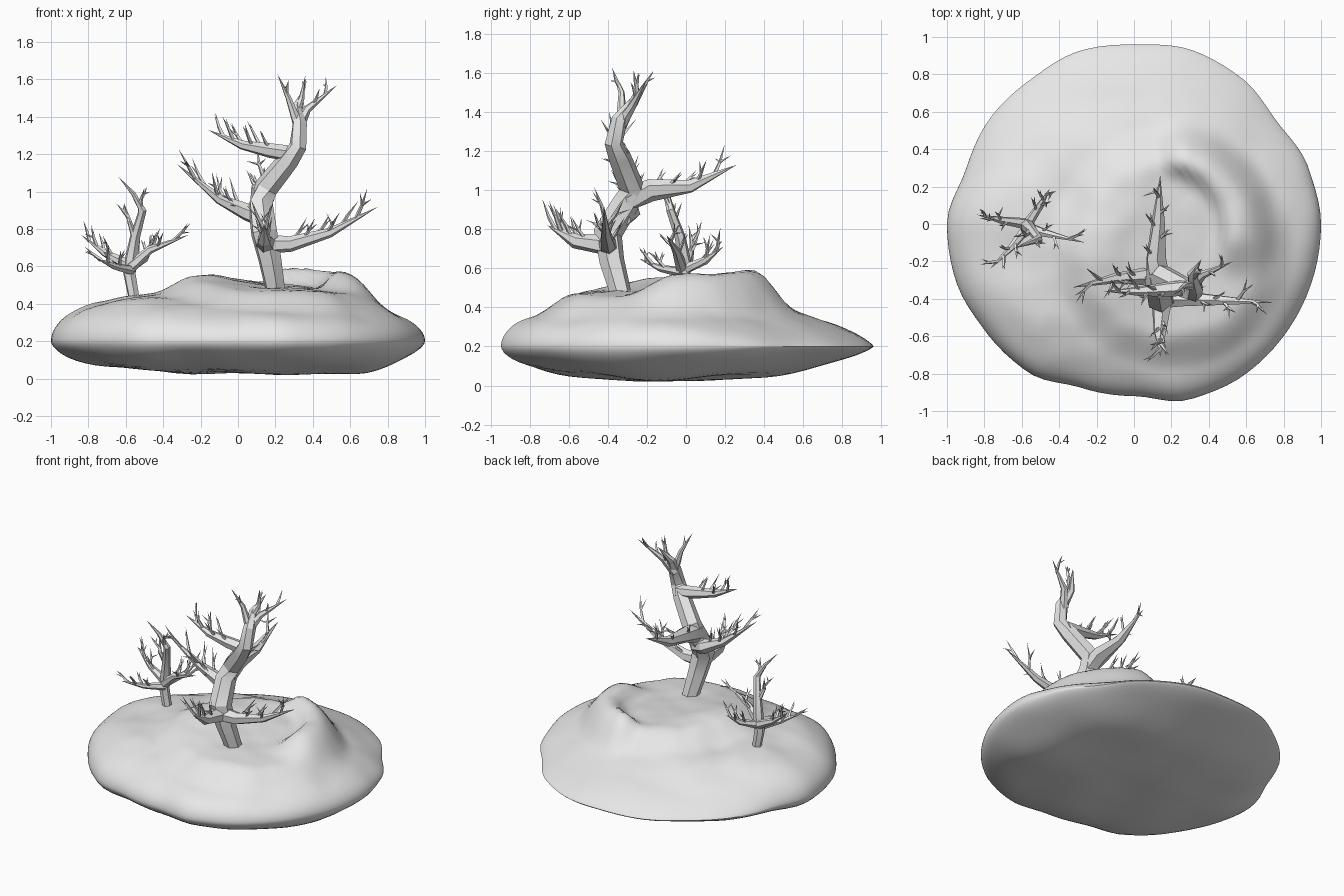
import bpy, bmesh, math, random
from mathutils import Vector, noise

random.seed(11)
if "Cube" in bpy.data.objects:
    bpy.data.objects.remove(bpy.data.objects["Cube"])

stone = bpy.data.materials.new("pale_grey")
stone.use_nodes = True
GREY = (0.8, 0.8, 0.8, 1)
stone.diffuse_color = GREY
stone.node_tree.nodes["Principled BSDF"].inputs["Base Color"].default_value = GREY


def finish(bm, name, angle):
    bmesh.ops.recalc_face_normals(bm, faces=bm.faces)
    mesh = bpy.data.meshes.new(name)
    bm.to_mesh(mesh)
    bm.free()
    mesh.materials.append(stone)
    obj = bpy.data.objects.new(name, mesh)
    bpy.context.collection.objects.link(obj)
    bpy.ops.object.select_all(action='DESELECT')
    obj.select_set(True)
    bpy.context.view_layer.objects.active = obj
    bpy.ops.object.shade_smooth_by_angle(angle=math.radians(angle))


def smooth(a, b, v):
    t = min(1, max(0, (v - a) / (b - a)))
    return t * t * (3 - 2 * t)


# Island: outline radius at equal steps round the rim
RIM = [1, .98, .94, .97, .98, .96, .97, .95, .955, .945,
       1, 1, .98, .975, .92, .92, .985, 1, 1, 1]


def outline(a):
    f = a / math.tau * len(RIM)
    i = int(f)
    return RIM[i % len(RIM)] + (RIM[(i + 1) % len(RIM)] - RIM[i % len(RIM)]) * smooth(0, 1, f - i)


def top_height(x, y, rho):
    back = smooth(-.1, .7, y)
    edge = (1 - rho ** (4 - 2.3 * back)) ** (.5 + .25 * back)
    rise = .255 - .045 * smooth(-.2, .5, x * .8 - y * .6)
    plateau = 1 - smooth(.44, .66, math.hypot(x - .2, y + .13))
    hump = math.exp(-((x + .12) / .15) ** 2 - ((y + .12) / .22) ** 2)
    # Crescent hill with a steep inner side
    d = math.hypot(x - .12, y + .05)
    turn = math.atan2(y + .05, x - .12)
    window = smooth(-.6, 0, turn) * (1 - smooth(1.2, 1.6, turn))
    hill = smooth(.29, .42, d) * (1 - smooth(.45, .66, d)) * window
    rough = noise.noise(Vector((x * 3, y * 3, 1))) * .022 + noise.noise(Vector((x * 7, y * 7, 3))) * .008
    return .2 + rise * edge + (.075 * plateau + .025 * hump + .1 * hill + rough) * min(1, edge * 1.3)


def bottom_height(x, y, rho):
    back = smooth(-.1, .8, y)
    edge = (1 - rho ** (3.6 - 1.6 * back)) ** (.58 + .2 * back)
    lobe = .05 * math.exp(-((x - .72) / .2) ** 2 - ((y + .25) / .25) ** 2)
    rough = noise.noise(Vector((x * 2.6, y * 2.6, 5))) * .03
    return max(0, .2 - (.168 + lobe + rough) * edge)


def island():
    bm = bmesh.new()
    seg, up, down = 96, 36, 18

    def point(k, rho, height):
        a = math.tau * k / seg
        r = outline(a) * rho
        x, y = r * math.cos(a), r * math.sin(a)
        return bm.verts.new((x, y, height(x, y, rho)))

    rings = [[point(k, math.sin(math.pi / 2 * i / up), top_height) for k in range(seg)]
             for i in range(1, up + 1)]
    rings += [[point(k, math.sin(math.pi / 2 * i / down), bottom_height) for k in range(seg)]
              for i in range(down - 1, 0, -1)]
    for lower, upper in zip(rings, rings[1:]):
        for k in range(seg):
            n = (k + 1) % seg
            bm.faces.new((lower[k], lower[n], upper[n], upper[k]))
    for ring, height in ((rings[0], top_height), (rings[-1], bottom_height)):
        centre = bm.verts.new((0, 0, height(0, 0, 0)))
        for k in range(seg):
            bm.faces.new((ring[k], ring[(k + 1) % seg], centre))
    finish(bm, "island", 50)


# Tapered limb through (x, y, z, radius) points, ending in a point
def limb(bm, path, sides=6):
    pts = [Vector(p[:3]) for p in path]
    rings = []
    for i, p in enumerate(pts[:-1]):
        d = (pts[i + 1] - pts[max(0, i - 1)]).normalized()
        u = d.cross(Vector((.31, .9, .17))).normalized()
        v = d.cross(u)
        rings.append([bm.verts.new(p + path[i][3] * (u * math.cos(math.tau * k / sides)
                                                    + v * math.sin(math.tau * k / sides)))
                      for k in range(sides)])
    tip = bm.verts.new(pts[-1])
    bm.faces.new(rings[0])
    for k in range(sides):
        n = (k + 1) % sides
        for a, b in zip(rings, rings[1:]):
            bm.faces.new((a[k], a[n], b[n], b[k]))
        bm.faces.new((rings[-1][k], rings[-1][n], tip))


# Long thorn-like twig with one or two side thorns
def twig(bm, start, direction, length, r):
    def wobble(s):
        return Vector([random.uniform(-s, s) for _ in range(3)])
    mid = start + direction * length * .45
    end = mid + (direction + wobble(.2) + Vector((0, 0, .15))).normalized() * length * .55
    limb(bm, [(*start, r), (*mid, r * .75), (*end, 0)], 4)
    for _ in range(random.choice((1, 2))):
        side = mid + (direction + wobble(.8)).normalized() * length * .45
        limb(bm, [(*mid, r * .65), (*side, 0)], 4)


def branch(bm, path, twigs, length):
    limb(bm, path)
    pts = [Vector(p[:3]) for p in path]
    for j in range(twigs):
        f = (.28 + .62 * (j + .5) / twigs) * (len(pts) - 1)
        i = min(int(f), len(pts) - 2)
        along = (pts[i + 1] - pts[i]).normalized()
        side = along.cross(Vector((0, 0, 1))).normalized() * (1 if j % 2 else -1)
        heading = along * .5 + side * random.uniform(.2, .8) + Vector((0, 0, random.uniform(.3, 1)))
        twig(bm, pts[i].lerp(pts[i + 1], f - i), heading.normalized(),
             length * random.uniform(.8, 1.15), .007 + length * .03)


def tree(name, trunk, branches):
    bm = bmesh.new()
    limb(bm, trunk)
    for path, twigs, length in branches:
        branch(bm, path, twigs, length)
    finish(bm, name, 25)


island()

# Large tree: trunk, then each branch with its number of twigs and their length
tree("large_tree",
     [(.21, -.32, .42, .052), (.17, -.38, .64, .065), (.14, -.4, .78, .075),
      (.12, -.31, .93, .07), (.15, -.28, 1.02, .065), (.27, -.34, 1.17, .058),
      (.32, -.37, 1.24, .048), (.33, -.34, 1.36, .042), (.31, -.27, 1.45, .026), (.36, -.19, 1.56, 0)],
     [([(.13, -.4, .72, .055), (.28, -.4, .72, .042), (.49, -.41, .78, .026), (.75, -.42, .92, 0)], 6, .17),
      ([(.15, -.38, .72, .06), (.14, -.57, .74, .038), (.14, -.71, .82, 0)], 6, .17),
      ([(.14, -.33, .86, .055), (.05, -.28, .89, .048), (-.1, -.29, .96, .028), (-.33, -.34, 1.15, 0)], 7, .17),
      ([(.13, -.31, .95, .065), (.12, -.18, 1, .058), (.13, .02, 1.02, .035), (.14, .26, 1.13, 0)], 5, .16),
      ([(.3, -.34, 1.2, .045), (.17, -.35, 1.22, .04), (.02, -.36, 1.25, .025), (-.16, -.36, 1.33, 0)], 6, .16),
      ([(.32, -.33, 1.34, .034), (.37, -.27, 1.44, .022), (.53, -.2, 1.57, 0)], 3, .11),
      ([(.32, -.33, 1.36, .028), (.27, -.33, 1.5, .016), (.21, -.38, 1.63, 0)], 1, .1),
      ([(.31, -.29, 1.42, .024), (.34, -.25, 1.5, .016), (.36, -.27, 1.62, 0)], 1, .1)])

# Small tree
tree("small_tree",
     [(-.55, -.01, .4, .03), (-.58, -.01, .56, .034), (-.57, -.01, .64, .036),
      (-.55, -.03, .76, .028), (-.51, -.08, .9, .022), (-.56, -.1, .99, .013), (-.64, -.13, 1.08, 0)],
     [([(-.57, -.02, .6, .032), (-.47, -.05, .69, .022), (-.26, -.1, .77, 0)], 3, .13),
      ([(-.57, 0, .6, .032), (-.71, .02, .67, .02), (-.84, .05, .77, 0)], 4, .13),
      ([(-.57, 0, .6, .028), (-.5, .1, .64, .02), (-.45, .19, .71, 0)], 4, .13),
      ([(-.57, -.02, .58, .028), (-.66, -.13, .6, .018), (-.77, -.24, .65, 0)], 4, .13),
      ([(-.55, -.03, .75, .02), (-.58, -.06, .84, .013), (-.61, -.02, .94, 0)], 1, .1),
      ([(-.52, -.07, .87, .018), (-.52, -.1, .95, .011), (-.5, -.13, 1.02, 0)], 1, .07)])
